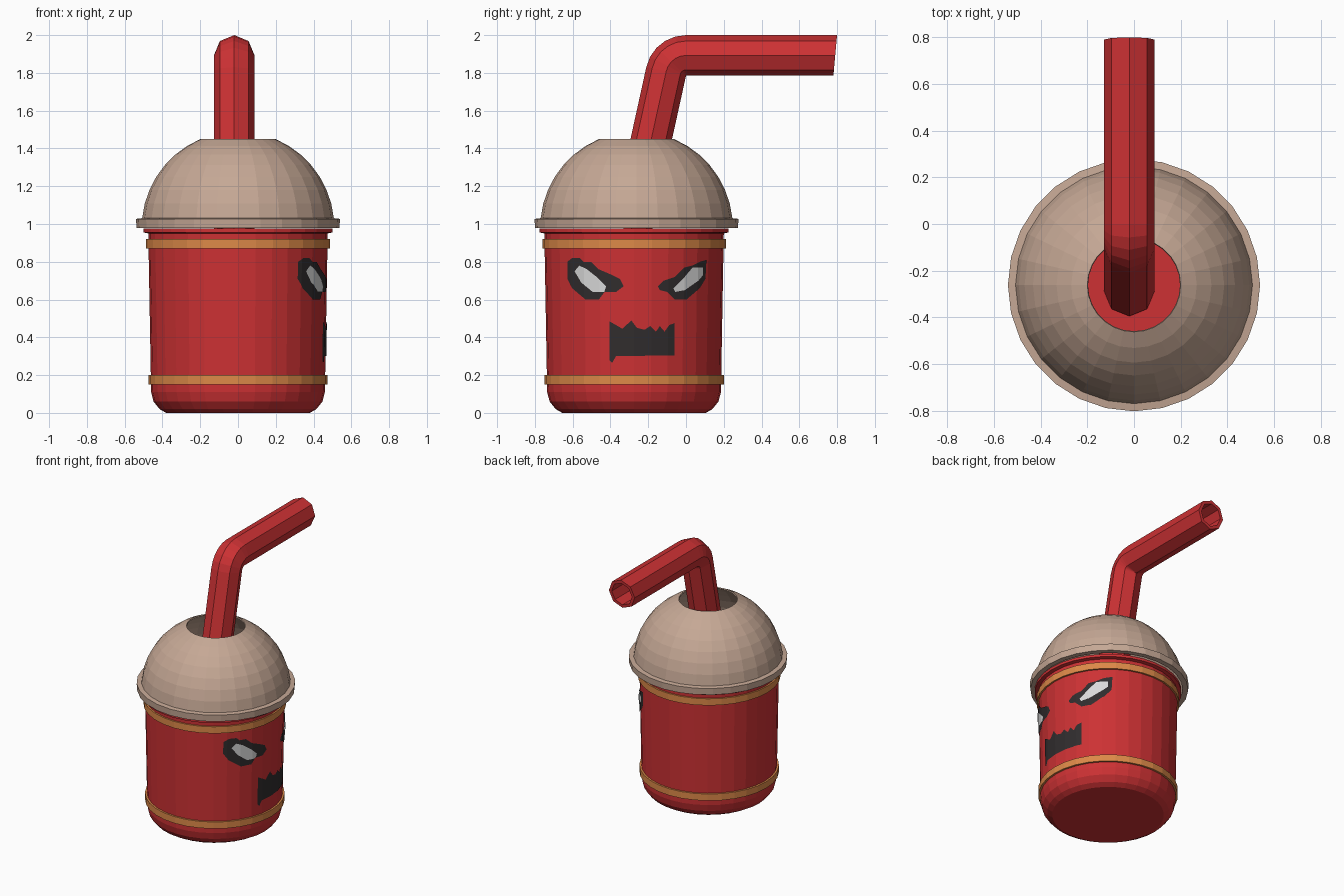
import bpy, bmesh, math
from mathutils import Vector

if "Cube" in bpy.data.objects:
    bpy.data.objects.remove(bpy.data.objects["Cube"])

CUP_Y, DOME_Y = -0.275, -0.262
SIDES = 32
STEP = 2 * math.pi / SIDES


def material(name, rgb):
    m = bpy.data.materials.new(name)
    m.diffuse_color = (*rgb, 1)
    m.use_nodes = True
    m.node_tree.nodes["Principled BSDF"].inputs["Base Color"].default_value = m.diffuse_color
    return m


RED = material("red", (0.61, 0.031, 0.034))
BEIGE = material("beige", (0.56, 0.39, 0.30))
ORANGE = material("orange", (0.72, 0.25, 0.065))
BLACK = material("charcoal", (0.030, 0.026, 0.027))
WHITE = material("pale_grey", (0.70, 0.70, 0.70))


def finish(bm, name, mat, recalc=True):
    if recalc:
        bmesh.ops.recalc_face_normals(bm, faces=bm.faces[:])
    me = bpy.data.meshes.new(name)
    bm.to_mesh(me)
    bm.free()
    me.materials.append(mat)
    ob = bpy.data.objects.new(name, me)
    bpy.context.collection.objects.link(ob)
    return ob


def bridge(bm, rings):
    """Join successive vertex rings with quads."""
    for a, b in zip(rings, rings[1:]):
        n = len(a)
        for i in range(n):
            bm.faces.new((a[i], a[(i + 1) % n], b[(i + 1) % n], b[i]))


def lathe(name, profile, mat, cy, sides=SIDES, loop=False):
    """Spin an (r, z) profile; loop closes it on itself, otherwise ends are capped."""
    bm = bmesh.new()
    rings = [[bm.verts.new((r * math.cos(k * 2 * math.pi / sides),
                            cy + r * math.sin(k * 2 * math.pi / sides), z))
              for k in range(sides)] for r, z in profile]
    bridge(bm, rings + [rings[0]] if loop else rings)
    if not loop:
        bm.faces.new(rings[0])
        bm.faces.new(rings[-1])
    return finish(bm, name, mat)


# Cup body with rounded base and a small lip
lathe("cup", [(0.38, 0), (0.415, 0.02), (0.447, 0.06), (0.46, 0.11),
              (0.475, 0.95), (0.50, 0.955), (0.50, 0.975)], RED, CUP_Y)

# Two raised bands
for name, r, z0, z1 in (("lower_band", 0.475, 0.15, 0.20), ("upper_band", 0.486, 0.87, 0.92)):
    lathe(name, [(r - 0.03, z0), (r, z0), (r, z1), (r - 0.03, z1)], ORANGE, CUP_Y, loop=True)

# Domed lid: flange, hemisphere with a hole at the top, thin inner wall
R, ZC = 0.51, 0.98
top = math.acos(0.2 / R)
angles = [0.1 + (top - 0.1) * i / 7 for i in range(8)]
outer = [(R * math.cos(a), ZC + R * math.sin(a)) for a in angles]
inner = [((R - 0.012) * math.cos(a), ZC + (R - 0.012) * math.sin(a)) for a in reversed(angles)]
inner[0] = (0.197, outer[-1][1] - 0.008)
lathe("dome_lid", [(0.50, 0.978), (0.537, 0.978), (0.54, 1.027)] + outer + inner,
      BEIGE, DOME_Y, sides=28, loop=True)

# Bent hollow straw: rings pivot about the sharp inner corner of the bend
SR, SX = 0.1075, -0.02
pivot = Vector((SX, 0.0, 1.785))
tilt = math.atan(0.22)
frames = []
low = Vector((0, math.cos(math.pi - tilt), math.sin(math.pi - tilt)))
axis = Vector((0, math.sin(tilt), math.cos(tilt)))
frames.append((pivot + low * SR - axis * 0.86, low))
for i in range(6):
    a = math.pi - tilt + (math.pi / 2 - (math.pi - tilt)) * i / 5
    d = Vector((0, math.cos(a), math.sin(a)))
    frames.append((pivot + d * SR, d))
frames.append((Vector((SX, 0.79, pivot.z + SR)), Vector((0, 0.09, 1))))


def straw_ring(bm, c, v, r):
    return [bm.verts.new(c + Vector((r * math.cos(k * math.pi / 4), 0, 0))
                         + v * (r * math.sin(k * math.pi / 4))) for k in range(8)]


bm = bmesh.new()
out_rings = [straw_ring(bm, c, v, SR) for c, v in frames]
in_rings = [straw_ring(bm, c, v, SR * 0.78) for c, v in reversed(frames)]
bridge(bm, out_rings + in_rings + [out_rings[0]])
finish(bm, "straw", RED)


# Face details: flat outlines in (y, z) wrapped on the facets of the +x side
def wall_x(dy, z, lift):
    r = 0.46 + (z - 0.11) * 0.015 / 0.84
    k = math.floor(math.asin(max(-1, min(1, dy / r))) / STEP + 1e-4)
    a, b = k * STEP, (k + 1) * STEP
    t = (dy / r - math.sin(a)) / (math.sin(b) - math.sin(a))
    return r * (math.cos(a) + t * (math.cos(b) - math.cos(a))) + lift


def plate(name, outline, mat, lift):
    bm = bmesh.new()
    f = bm.faces.new([bm.verts.new((0, y, z)) for y, z in outline])
    f.normal_update()
    if f.normal.x < 0:
        f.normal_flip()
    bmesh.ops.triangulate(bm, faces=[f])
    zm = sum(z for _, z in outline) / len(outline)
    r = 0.46 + (zm - 0.11) * 0.015 / 0.84
    for k in range(-7, 8):
        bmesh.ops.bisect_plane(bm, geom=bm.verts[:] + bm.edges[:] + bm.faces[:],
                               plane_co=(0, CUP_Y + r * math.sin(k * STEP), 0),
                               plane_no=(0, 1, 0))
    for v in bm.verts:
        dy = v.co.y - CUP_Y
        v.co.x = wall_x(dy, v.co.z, lift)
        v.co.y += dy / 0.47 * lift
    finish(bm, name, mat, recalc=False)


plate("left_eye_outline", [(-0.625, 0.80), (-0.60, 0.82), (-0.56, 0.82), (-0.54, 0.80), (-0.50, 0.80),
                           (-0.46, 0.76), (-0.39, 0.73), (-0.35, 0.71), (-0.33, 0.67), (-0.37, 0.64),
                           (-0.43, 0.64), (-0.46, 0.60), (-0.53, 0.60), (-0.60, 0.66), (-0.625, 0.71)],
      BLACK, 0.004)
plate("left_eye", [(-0.585, 0.75), (-0.56, 0.78), (-0.52, 0.76), (-0.47, 0.72), (-0.42, 0.67),
                   (-0.43, 0.64), (-0.49, 0.64), (-0.55, 0.69)], WHITE, 0.008)
plate("right_eye_outline", [(0.105, 0.81), (0.07, 0.80), (0.03, 0.78), (-0.01, 0.77), (-0.06, 0.72),
                            (-0.12, 0.70), (-0.15, 0.67), (-0.14, 0.65), (-0.10, 0.64), (-0.06, 0.60),
                            (0.0, 0.60), (0.07, 0.66), (0.10, 0.71)], BLACK, 0.004)
plate("right_eye", [(0.085, 0.77), (0.03, 0.77), (-0.02, 0.71), (-0.07, 0.66), (-0.06, 0.64),
                    (-0.01, 0.65), (0.06, 0.70), (0.085, 0.73)], WHITE, 0.008)
plate("mouth", [(-0.405, 0.485), (-0.37, 0.465), (-0.335, 0.445), (-0.32, 0.46), (-0.29, 0.49),
                (-0.26, 0.45), (-0.22, 0.44), (-0.19, 0.46), (-0.16, 0.43), (-0.14, 0.46),
                (-0.115, 0.43), (-0.09, 0.465), (-0.063, 0.475), (-0.063, 0.305), (-0.37, 0.30),
                (-0.39, 0.265), (-0.405, 0.28)], BLACK, 0.004)
